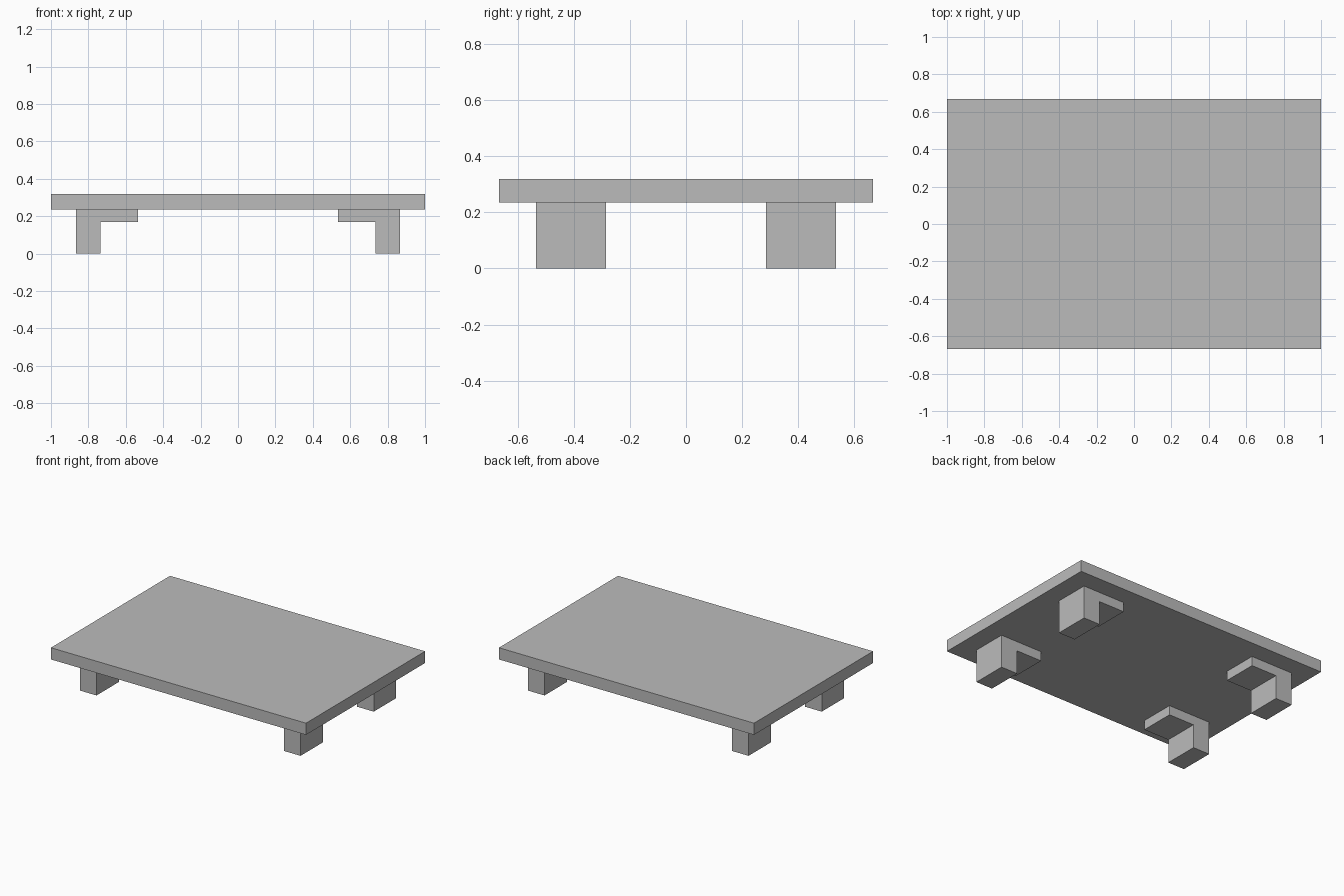
import bpy
import bmesh

cube = bpy.data.objects.get("Cube")
if cube:
    bpy.data.objects.remove(cube, do_unlink=True)

# One plain grey for every part
grey = bpy.data.materials.new("plain_grey")
grey.use_nodes = True
colour = (0.5, 0.5, 0.5, 1)
grey.diffuse_color = colour
for node in grey.node_tree.nodes:
    if node.type == 'BSDF_PRINCIPLED':
        node.inputs["Base Color"].default_value = colour


def extrude_profile(name, profile, y_min, y_max):
    """Extrude an (x, z) outline along y into a flat-sided solid."""
    bm = bmesh.new()
    face = bm.faces.new([bm.verts.new((x, y_min, z)) for x, z in profile])
    result = bmesh.ops.extrude_face_region(bm, geom=[face])
    moved = [v for v in result["geom"] if isinstance(v, bmesh.types.BMVert)]
    bmesh.ops.translate(bm, verts=moved, vec=(0, y_max - y_min, 0))
    bmesh.ops.recalc_face_normals(bm, faces=bm.faces)
    mesh = bpy.data.meshes.new(name)
    bm.to_mesh(mesh)
    bm.free()
    mesh.materials.append(grey)
    obj = bpy.data.objects.new(name, mesh)
    bpy.context.collection.objects.link(obj)
    return obj


# Flat rectangular top
LOW, HIGH = 0.235, 0.318
extrude_profile("table_top", [(-1, LOW), (1, LOW), (1, HIGH), (-1, HIGH)],
                -0.667, 0.667)

# L-shaped legs: outer post with a bracket reaching inward under the top
leg_profile = [(0.735, 0), (0.865, 0), (0.865, LOW),
               (0.535, LOW), (0.535, 0.168), (0.735, 0.168)]
for side, sx in (("left", 1), ("right", -1)):
    profile = [(sx * x, z) for x, z in leg_profile]
    extrude_profile("front_" + side + "_leg", profile, -0.535, -0.285)
    extrude_profile("back_" + side + "_leg", profile, 0.285, 0.535)
